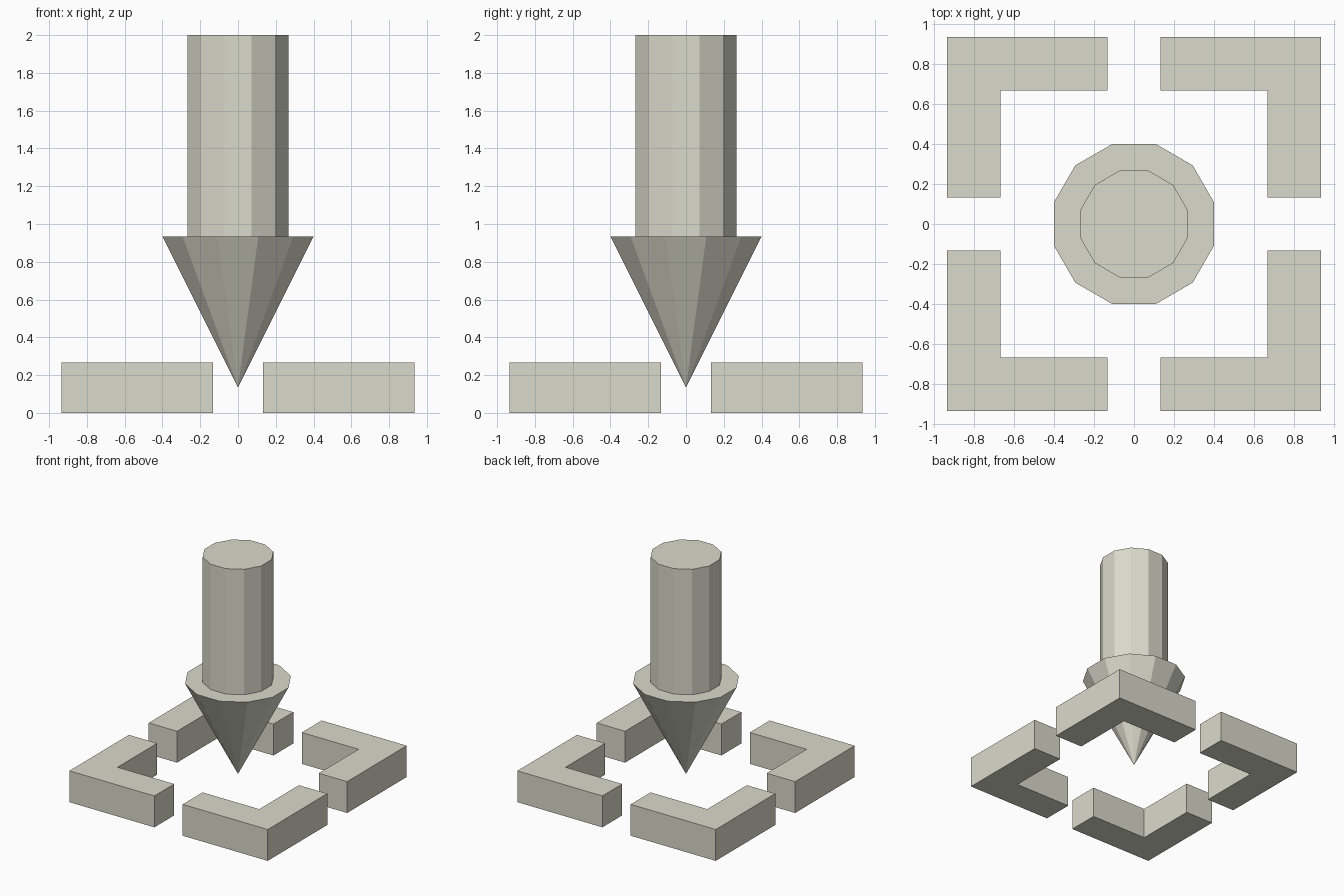
import bpy, bmesh
from math import cos, sin, pi, radians

if "Cube" in bpy.data.objects:
    bpy.data.objects.remove(bpy.data.objects["Cube"])

stone = bpy.data.materials.new("pale grey")
stone.diffuse_color = (0.70, 0.70, 0.60, 1)
stone.use_nodes = True
stone.node_tree.nodes["Principled BSDF"].inputs["Base Color"].default_value = stone.diffuse_color


def add_object(name, bm):
    bmesh.ops.recalc_face_normals(bm, faces=bm.faces)
    mesh = bpy.data.meshes.new(name)
    bm.to_mesh(mesh)
    bm.free()
    mesh.materials.append(stone)
    obj = bpy.data.objects.new(name, mesh)
    bpy.context.collection.objects.link(obj)
    return obj


# Downward arrow: 12-sided turned profile with flat sides facing the axes
SIDES = 12
TIP, SHOULDER, TOP = 0.1333, 0.9333, 2.0
flat = cos(pi / SIDES)          # radius to flat-side ratio
head_r, shaft_r = 0.4 / flat, 0.2667 / flat

bm = bmesh.new()


def ring(r, z):
    return [bm.verts.new((r * cos(a), r * sin(a), z))
            for a in (radians(15 + 30 * i) for i in range(SIDES))]


tip = bm.verts.new((0, 0, TIP))
rings = [ring(head_r, SHOULDER), ring(shaft_r, SHOULDER), ring(shaft_r, TOP)]
for i in range(SIDES):
    j = (i + 1) % SIDES
    bm.faces.new((tip, rings[0][j], rings[0][i]))
    for a, b in zip(rings, rings[1:]):
        bm.faces.new((a[i], a[j], b[j], b[i]))
bm.faces.new(rings[-1])
add_object("arrow", bm)

# Four L-shaped corner brackets, mirrored into each quadrant
OUT, IN, END, HEIGHT = 0.9333, 0.6667, 0.1333, 0.2667
L_SHAPE = [(END, OUT), (END, IN), (IN, IN), (IN, END), (OUT, END), (OUT, OUT)]
for sy, side in ((-1, "front"), (1, "back")):
    for sx, hand in ((-1, "left"), (1, "right")):
        bm = bmesh.new()
        base = bm.faces.new([bm.verts.new((sx * x, sy * y, 0)) for x, y in L_SHAPE])
        top = bmesh.ops.extrude_face_region(bm, geom=[base], use_keep_orig=True)["geom"]
        bmesh.ops.translate(bm, vec=(0, 0, HEIGHT),
                            verts=[v for v in top if isinstance(v, bmesh.types.BMVert)])
        add_object(f"{side}_{hand}_corner_bracket", bm)
